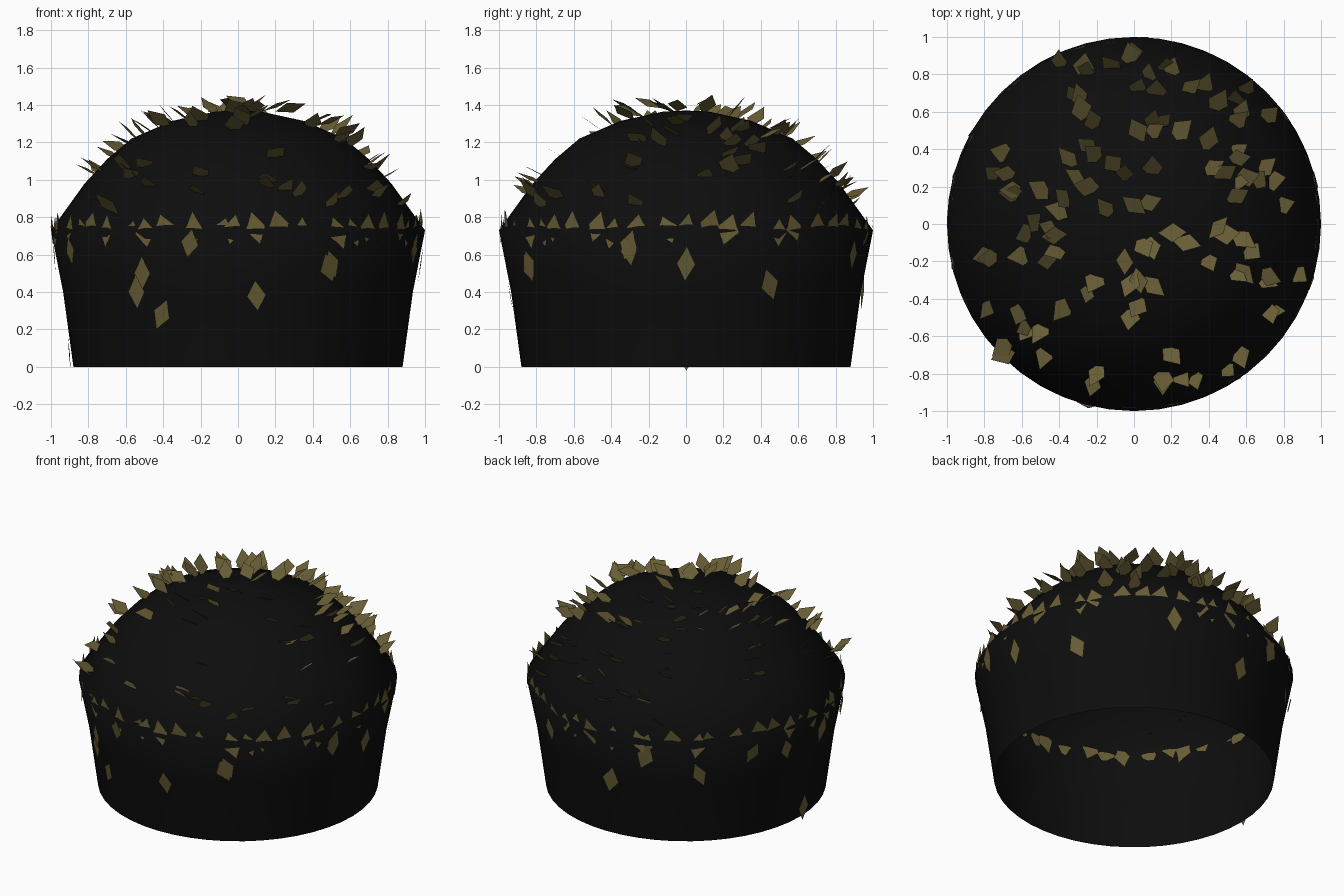
import bpy, bmesh, math, random
from mathutils import Vector

if "Cube" in bpy.data.objects:
    bpy.data.objects.remove(bpy.data.objects["Cube"])

random.seed(7)

def material(name, rgb):
    m = bpy.data.materials.new(name)
    m.diffuse_color = (*rgb, 1)
    m.use_nodes = True
    m.node_tree.nodes["Principled BSDF"].inputs["Base Color"].default_value = m.diffuse_color
    return m

def make_object(name, bm, mat):
    me = bpy.data.meshes.new(name)
    bm.to_mesh(me)
    bm.free()
    me.materials.append(mat)
    ob = bpy.data.objects.new(name, me)
    bpy.context.collection.objects.link(ob)
    return ob

soil_black = material("soil black", (0.004, 0.004, 0.004))
leaf_olive = material("leaf olive", (0.135, 0.108, 0.036))

# Lathed mound: tapered wall, open underneath, with a low dome on top
PROFILE = [(0.88, 0), (0.935, 0.40), (1.0, 0.73), (0.82, 0.98), (0.70, 1.11),
           (0.57, 1.22), (0.35, 1.315), (0.12, 1.365), (0, 1.37)]
SIDES = 48
bm = bmesh.new()
rings = []
for r, z in PROFILE[:-1]:
    rings.append([bm.verts.new((r * math.cos(2 * math.pi * i / SIDES),
                                r * math.sin(2 * math.pi * i / SIDES), z))
                  for i in range(SIDES)])
top = bm.verts.new((0, 0, PROFILE[-1][1]))
for a, b in zip(rings, rings[1:]):
    for i in range(SIDES):
        j = (i + 1) % SIDES
        bm.faces.new((a[i], a[j], b[j], b[i]))
for i in range(SIDES):
    bm.faces.new((rings[-1][i], rings[-1][(i + 1) % SIDES], top))
for f in bm.faces:
    f.smooth = True
make_object("mound", bm, soil_black)

def dome_z(r):
    for (r0, z0), (r1, z1) in zip(PROFILE[2:], PROFILE[3:]):
        if r1 <= r <= r0:
            return z0 + (z1 - z0) * (r0 - r) / (r0 - r1)
    return PROFILE[2][1]

def wall_r(z):
    for (r0, z0), (r1, z1) in zip(PROFILE[:2], PROFILE[1:3]):
        if z0 <= z <= z1:
            return r0 + (r1 - r0) * (z - z0) / (z1 - z0)
    return 1.0

# One flat diamond leaf, long axis tilted up by "lift" from the outward direction
def leaf(bm, centre, angle, lift, yaw, roll):
    out = Vector((math.cos(angle), math.sin(angle), 0))
    side = Vector((-out.y, out.x, 0))
    axis = out * math.cos(lift) + Vector((0, 0, math.sin(lift)))
    normal = axis.cross(side)
    side = side * math.cos(roll) + normal * math.sin(roll)
    u = axis * math.cos(yaw) + side * math.sin(yaw)
    v = side * math.cos(yaw) - axis * math.sin(yaw)
    length, width = random.uniform(0.075, 0.095), random.uniform(0.045, 0.06)
    c = Vector(centre)
    bm.faces.new([bm.verts.new(p) for p in
                  (c + u * length, c + v * width, c - u * length, c - v * width)])

# Leaves on the dome, in small tufts
TUFTS = [(-.4, .87), (-.27, .84), (-.32, .69), (-.12, .85), (-.02, .9), (.08, .8), (.12, .71),
         (.2, .83), (.15, .55), (.25, .5), (.3, .73), (.02, .5), (.45, .65), (.55, .55),
         (.6, .72), (.4, .45), (.42, .3), (.55, .38), (.72, .58), (.55, .15), (.75, .23),
         (.8, .1), (.45, -.02), (.58, -.08), (.4, -.2), (.55, -.27), (.72, -.28), (.88, -.27),
         (.75, -.47), (.6, .25), (.1, .3), (-.05, .27), (-.25, .42), (-.35, .35), (-.22, .55),
         (-.25, .2), (-.15, .08), (0, .1), (-.4, .07), (-.7, .38), (-.75, .27), (-.65, .18),
         (-.5, .18), (-.58, -.05), (-.45, -.03), (-.6, -.17), (-.8, -.17), (-.42, -.15),
         (-.78, -.45), (-.62, -.48), (-.5, -.57), (-.38, -.45), (-.25, -.37), (-.02, -.32),
         (.1, -.33), (-.02, -.5), (-.7, -.66), (-.48, -.7), (-.2, -.8), (.15, -.85),
         (.2, -.7), (.33, -.83), (.5, -.78), (-.05, -.2), (.28, -.1), (.05, -.12)]
bm = bmesh.new()
for i, (tx, ty) in enumerate(TUFTS):
    for k in range(1 + (i % 3 > 0)):
        x = tx + k * random.uniform(-.08, .08)
        y = ty + k * random.uniform(-.08, .08)
        r = min(math.hypot(x, y), 0.95)
        lift = math.radians(random.uniform(20, 50))
        ang = math.atan2(y, x) + random.uniform(-.4, .4) * (1.6 - r)
        leaf(bm, (x, y, dome_z(r) + random.uniform(0.03, 0.07)), ang, lift,
             random.uniform(-.5, .5), random.uniform(-.4, .4))
make_object("dome_leaves", bm, leaf_olive)

# Upright leaves straddling the shoulder
bm = bmesh.new()
for i in range(48):
    a = 2 * math.pi * (i + random.uniform(-.4, .4)) / 48
    r = random.uniform(0.975, 0.995)
    leaf(bm, (r * math.cos(a), r * math.sin(a), random.uniform(0.71, 0.76)), a,
         math.radians(random.uniform(82, 98)), random.uniform(-.4, .4), random.uniform(-.1, .1))
make_object("shoulder_leaves", bm, leaf_olive)

# Fallen leaves stuck to the wall: (angle in degrees, height)
FALLEN = [(238, .50), (235, .40), (244, .28), (301, .55), (276, .38), (205, .62), (180, .07),
          (28, .44), (0, .55), (342, .65), (300, .53), (342, .62), (255, .66), (65, .60),
          (110, .62), (130, .50), (150, .62), (165, .58), (185, .60), (95, .40)]
bm = bmesh.new()
for deg, z in FALLEN:
    a, r = math.radians(deg), wall_r(z) + 0.012
    leaf(bm, (r * math.cos(a), r * math.sin(a), z), a, math.radians(random.uniform(78, 86)),
         random.uniform(-.5, .5), random.uniform(-.08, .08))
make_object("wall_leaves", bm, leaf_olive)
